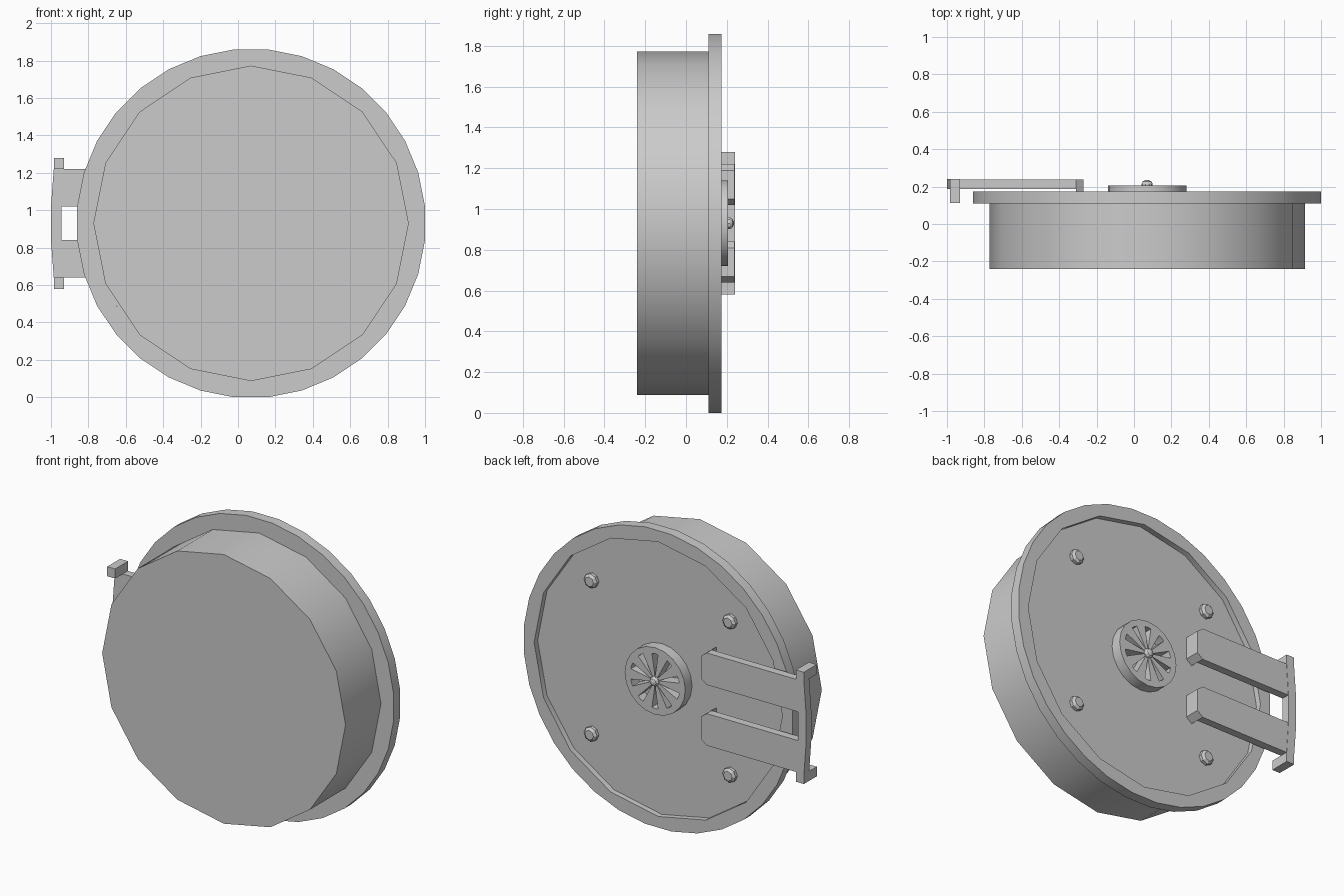
import bpy, bmesh, math

if "Cube" in bpy.data.objects:
    bpy.data.objects.remove(bpy.data.objects["Cube"])

CX, CZ = 0.07, 0.93          # axis of the round parts (runs along y)
FLOOR = 0.14                 # y of the recessed back face


def finish(name, bm, smooth=True):
    bmesh.ops.recalc_face_normals(bm, faces=bm.faces[:])
    mesh = bpy.data.meshes.new(name)
    bm.to_mesh(mesh)
    bm.free()
    ob = bpy.data.objects.new(name, mesh)
    bpy.context.collection.objects.link(ob)
    if smooth:
        bpy.ops.object.select_all(action='DESELECT')
        ob.select_set(True)
        bpy.context.view_layer.objects.active = ob
        bpy.ops.object.shade_smooth_by_angle(angle=math.radians(30))
    return ob


def circle(r, n, phase=0.0, cx=CX, cz=CZ):
    return [(cx + r * math.cos(2 * math.pi * (i + phase) / n),
             cz + r * math.sin(2 * math.pi * (i + phase) / n)) for i in range(n)]


def bridge(bm, a, b):
    n = len(a)
    for i in range(n):
        bm.faces.new((a[i], a[(i + 1) % n], b[(i + 1) % n], b[i]))


def ring_verts(bm, pts, y):
    return [bm.verts.new((x, y, z)) for x, z in pts]


def loft(name, profile, n, cx=CX, cz=CZ):
    """Closed solid through circles given as (radius, y)."""
    bm = bmesh.new()
    rings = [ring_verts(bm, circle(r, n, 0, cx, cz), y) for r, y in profile]
    for a, b in zip(rings, rings[1:]):
        bridge(bm, a, b)
    bm.faces.new(rings[0])
    bm.faces.new(rings[-1])
    return finish(name, bm)


def annulus(name, outer, inner, y0, y1):
    bm = bmesh.new()
    loops = [ring_verts(bm, p, y) for p, y in
             ((outer, y0), (outer, y1), (inner, y1), (inner, y0))]
    for i in range(4):
        bridge(bm, loops[i], loops[(i + 1) % 4])
    return finish(name, bm)


def prism(name, polys):
    """Solids from (x, z) outlines, each extruded from y0 to y1."""
    bm = bmesh.new()
    for pts, y0, y1 in polys:
        a, b = ring_verts(bm, pts, y0), ring_verts(bm, pts, y1)
        bridge(bm, a, b)
        bm.faces.new(a)
        bm.faces.new(b)
    return finish(name, bm, False)


def flip(pts):
    return [(x, 2 * CZ - z) for x, z in pts]


# Main drum and recessed back plate
loft("drum_body", [(0.843, -0.24), (0.843, 0.13)], 16)
loft("back_plate", [(0.86, 0.111), (0.86, FLOOR)], 16)

# Flange: 32-sided outside, 16-sided opening with edge midpoints
corners = circle(0.86, 16)
opening = []
for i, (x, z) in enumerate(corners):
    nx, nz = corners[(i + 1) % 16]
    opening += [(x, z), ((x + nx) / 2, (z + nz) / 2)]
annulus("flange", circle(0.934, 32, 0.5), opening, 0.11, 0.175)

# Four bolts
for sx in (-1, 1):
    for sz in (-1, 1):
        loft("bolt", [(0.045, FLOOR - 0.01), (0.045, 0.16), (0.03, 0.173)], 8,
             CX + 0.48 * sx, CZ + 0.48 * sz)

# Central vent wheel: rim, tapered spokes and domed hub
annulus("vent_rim", circle(0.21, 20), circle(0.172, 20), FLOOR - 0.01, 0.207)
spokes = []
for i in range(10):
    t = 2 * math.pi * i / 10
    pts = []
    for r, w in ((0.015, -0.006), (0.178, -0.034), (0.178, 0.034), (0.015, 0.006)):
        pts.append((CX + r * math.cos(t) - w * math.sin(t),
                    CZ + r * math.sin(t) + w * math.cos(t)))
    spokes.append((pts, FLOOR - 0.01, 0.207))
prism("vent_spokes", spokes)
loft("vent_hub", [(0.03, FLOOR), (0.03, 0.215), (0.022, 0.228), (0.008, 0.235)], 10)

# Hinge: two arms with chamfered ends and feet
arm = [(-0.95, 1.02), (-0.31, 1.02), (-0.27, 1.05), (-0.27, 1.19),
       (-0.31, 1.22), (-0.95, 1.22)]
foot = [(-0.31, 1.02), (-0.27, 1.05), (-0.27, 1.19), (-0.31, 1.22)]
for name, f in (("upper", lambda p: p), ("lower", flip)):
    prism("hinge_arm_" + name, [(f(arm), 0.188, 0.238), (f(foot), FLOOR - 0.01, 0.188)])

# Hinge bar, slightly bowed, with a hook at each end
bar = [(-0.985, 1.28), (-0.985, 1.22), (-1.0, 1.02), (-1.0, 0.84), (-0.985, 0.64),
       (-0.985, 0.58), (-0.93, 0.58), (-0.93, 0.64), (-0.943, 0.84), (-0.943, 1.02),
       (-0.93, 1.22), (-0.93, 1.28)]
hook = [(-0.985, 1.22), (-0.985, 1.28), (-0.93, 1.28), (-0.93, 1.22)]
prism("hinge_bar", [(bar, 0.188, 0.24), (hook, 0.113, 0.188), (flip(hook), 0.113, 0.188)])
